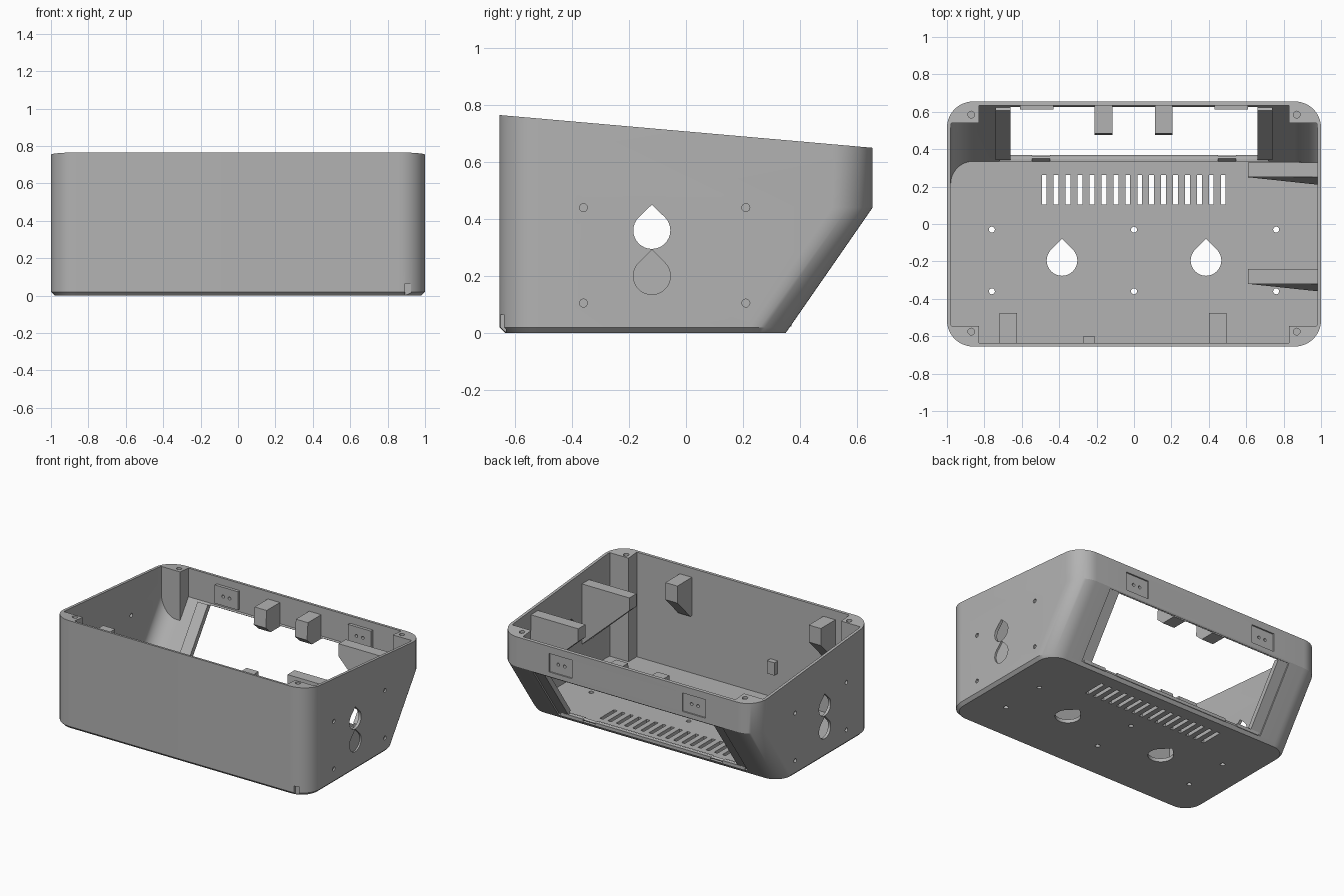
import bpy, bmesh, math
from mathutils import Vector

if "Cube" in bpy.data.objects:
    bpy.data.objects.remove(bpy.data.objects["Cube"])

grey = bpy.data.materials.new("mid grey plastic")
grey.use_nodes = True
colour = (0.45, 0.45, 0.45, 1)
grey.diffuse_color = colour
grey.node_tree.nodes["Principled BSDF"].inputs["Base Color"].default_value = colour


def skin(name, rings):
    """Closed solid through matching rings of points."""
    bm = bmesh.new()
    loops = [[bm.verts.new(p) for p in ring] for ring in rings]
    n = len(loops[0])
    for lo, hi in zip(loops, loops[1:]):
        for i in range(n):
            j = (i + 1) % n
            bm.faces.new((lo[i], lo[j], hi[j], hi[i]))
    bm.faces.new(loops[0][::-1])
    bm.faces.new(loops[-1])
    bmesh.ops.recalc_face_normals(bm, faces=bm.faces)
    mesh = bpy.data.meshes.new(name)
    bm.to_mesh(mesh)
    bm.free()
    mesh.materials.append(grey)
    ob = bpy.data.objects.new(name, mesh)
    bpy.context.collection.objects.link(ob)
    return ob


def prism(name, pts, axis, a, b):
    """Flat outline extruded along an axis from a to b."""
    def place(p, t):
        u, v = p
        return {"x": (t, u, v), "y": (u, t, v), "z": (u, v, t)}[axis]
    return skin(name, [[place(p, t) for p in pts] for t in (a, b)])


def box(name, x0, x1, y0, y1, z0, z1):
    return prism(name, [(x0, y0), (x1, y0), (x1, y1), (x0, y1)], "z", z0, z1)


def circle(u, v, r, n=20):
    return [(u + r * math.cos(2 * math.pi * i / n), v + r * math.sin(2 * math.pi * i / n))
            for i in range(n)]


def teardrop(u, v, r, tip):
    arc = [math.radians(135 + 270 * i / 24) for i in range(25)]
    return [(u + r * math.cos(a), v + r * math.sin(a)) for a in arc] + [(u, tip)]


def boolean(target, tool, op="DIFFERENCE"):
    mod = target.modifiers.new("cut", "BOOLEAN")
    mod.operation, mod.solver, mod.object = op, "EXACT", tool
    with bpy.context.temp_override(object=target, active_object=target):
        bpy.ops.object.modifier_apply(modifier=mod.name)
    bpy.data.objects.remove(tool)


def plan(half_x, front, back, r, z):
    """Rounded rectangle ring at a height."""
    ring = []
    corners = [(1, back), (-1, back), (-1, front), (1, front)]
    for k, (sx, y) in enumerate(corners):
        cy = y - r if y == back else y + r
        for i in range(13):
            a = math.radians(90 * k + 7.5 * i)
            ring.append((sx * (half_x - r) + r * math.cos(a), cy + r * math.sin(a), z))
    return ring


# Outer body with chamfered foot, sloping back and tilted rim
FRONT, BACK, R = -0.655, 0.655, 0.14
rim = [(x, y, 0.765 - 0.0878 * (y - FRONT)) for x, y, z in plan(1, FRONT, BACK, R, 0)]
shell = skin("enclosure_shell", [
    plan(0.98, -0.635, 0.35, 0.12, 0), plan(1, FRONT, 0.364, R, 0.02),
    plan(1, FRONT, BACK, R, 0.44), rim])

# Cavity, leaving four corner screw posts
cavity = skin("cavity", [plan(0.98, -0.637, b, 0.12, z)
                         for z, b in ((0.025, 0.335), (0.45, 0.633), (0.9, 0.633))])
for sx in (-1, 1):
    for y0, y1 in ((-0.8, -0.545), (0.54, 0.8)):
        x0, x1 = sorted((sx * 0.83, sx * 1.1))
        boolean(cavity, box("post", x0, x1, y0, y1, -0.1, 1))
boolean(shell, cavity)


def on_slope(s, off):
    """Point along the sloping back, offset outwards."""
    d = Vector((0.305, 0.44)).normalized()
    return (0.35 + s * d.x + off * d.y, s * d.y - off * d.x)


def slope_rect(s0, s1, o0, o1):
    return [on_slope(s0, o0), on_slope(s1, o0), on_slope(s1, o1), on_slope(s0, o1)]


# Inner rails beside the window, and pads behind the back plates
for sx in (-1, 1):
    x0, x1 = sorted((sx * 0.65, sx * 0.74))
    boolean(shell, prism("rail", slope_rect(0.05, 0.515, -0.045, -0.012), "x", x0, x1), "UNION")
    x0, x1 = sorted((sx * 0.43, sx * 0.61))
    boolean(shell, box("pad", x0, x1, 0.612, 0.645, 0.47, 0.6), "UNION")

# Window and its shallow outer recess
boolean(shell, prism("window", slope_rect(0.04, 0.52, -0.07, 0.06), "x", -0.66, 0.66))
boolean(shell, prism("recess", slope_rect(0.03, 0.525, -0.01, 0.06), "x", -0.74, 0.74))

cutters = []
# Screw holes in posts and plate recesses on the back
for sx in (-1, 1):
    for y in (-0.575, 0.585):
        cutters.append(prism("screw_hole", circle(sx * 0.87, y, 0.018), "z", 0.5, 1))
    x0, x1 = sorted((sx * 0.43, sx * 0.61))
    cutters.append(box("plate", x0, x1, 0.645, 0.8, 0.47, 0.6))
    for x in (0.495, 0.545):
        cutters.append(prism("pin", circle(sx * x, 0.535, 0.011, 12), "y", 0.55, 0.8))

# Floor holes and vent slots
for x in (-0.385, 0.385):
    cutters.append(prism("floor_drop", teardrop(x, -0.195, 0.082, -0.08), "z", -0.1, 0.1))
for x in (-0.76, 0, 0.76):
    for y in (-0.03, -0.36):
        cutters.append(prism("floor_hole", circle(x, y, 0.016, 16), "z", -0.1, 0.1))
for i in range(16):
    x = -0.48 + i * 0.0638
    cutters.append(box("vent", x - 0.013, x + 0.013, 0.103, 0.262, -0.1, 0.1))

# Side holes: the lower drop and the screws are blind on the left side
for a, b in ((-1.1, -0.95), (0.988, 1.1)):
    cutters.append(prism("lower_drop", teardrop(-0.12, 0.2, 0.065, 0.292), "x", a, b))
    for y in (-0.36, 0.21):
        for z in (0.105, 0.44):
            cutters.append(prism("side_hole", circle(y, z, 0.014, 16), "x", a, b))
    a = min(a, 0.95)
    cutters.append(prism("upper_drop", teardrop(-0.12, 0.36, 0.065, 0.45), "x", a, b))

# Small pry notch at the front foot
cutters.append(box("notch", 0.892, 0.925, -0.8, -0.632, -0.1, 0.065))
for c in cutters:
    boolean(shell, c)

# Ledge along the bottom of the window
for i, (x0, x1) in enumerate(((-0.72, -0.545), (-0.45, 0.45), (0.545, 0.72))):
    box(f"window_ledge_{i + 1}", x0, x1, 0.335, 0.37, 0.022, 0.045)

# Lid catches on the front and back walls
for i, x in enumerate((-0.21, 0.112)):
    prism(f"back_catch_{i + 1}", [(0.64, 0.6), (0.485, 0.6), (0.475, 0.48), (0.53, 0.43), (0.64, 0.43)],
          "x", x, x + 0.094)
for i, x in enumerate((-0.72, 0.4)):
    prism(f"front_catch_{i + 1}", [(-0.64, 0.7), (-0.475, 0.7), (-0.475, 0.58), (-0.62, 0.43), (-0.64, 0.43)],
          "x", x, x + 0.094)
box("small_clip", -0.27, -0.212, -0.64, -0.6, 0.2, 0.29)

# Tapered brackets on the left wall
for name, y0, y1 in (("rear_bracket", 0.25, 0.33), ("front_bracket", -0.32, -0.24)):
    skin(name, [
        [(0.61, y0, 0.56), (0.985, y0 - 0.04, 0.22), (0.985, y1, 0.22), (0.61, y1, 0.56)],
        [(0.61, y0, 0.65), (0.985, y0, 0.65), (0.985, y1, 0.65), (0.61, y1, 0.65)]])

# Smooth corners with sharp edges kept
bpy.ops.object.select_all(action="DESELECT")
shell.select_set(True)
bpy.context.view_layer.objects.active = shell
bpy.ops.object.shade_smooth_by_angle(angle=math.radians(28))
